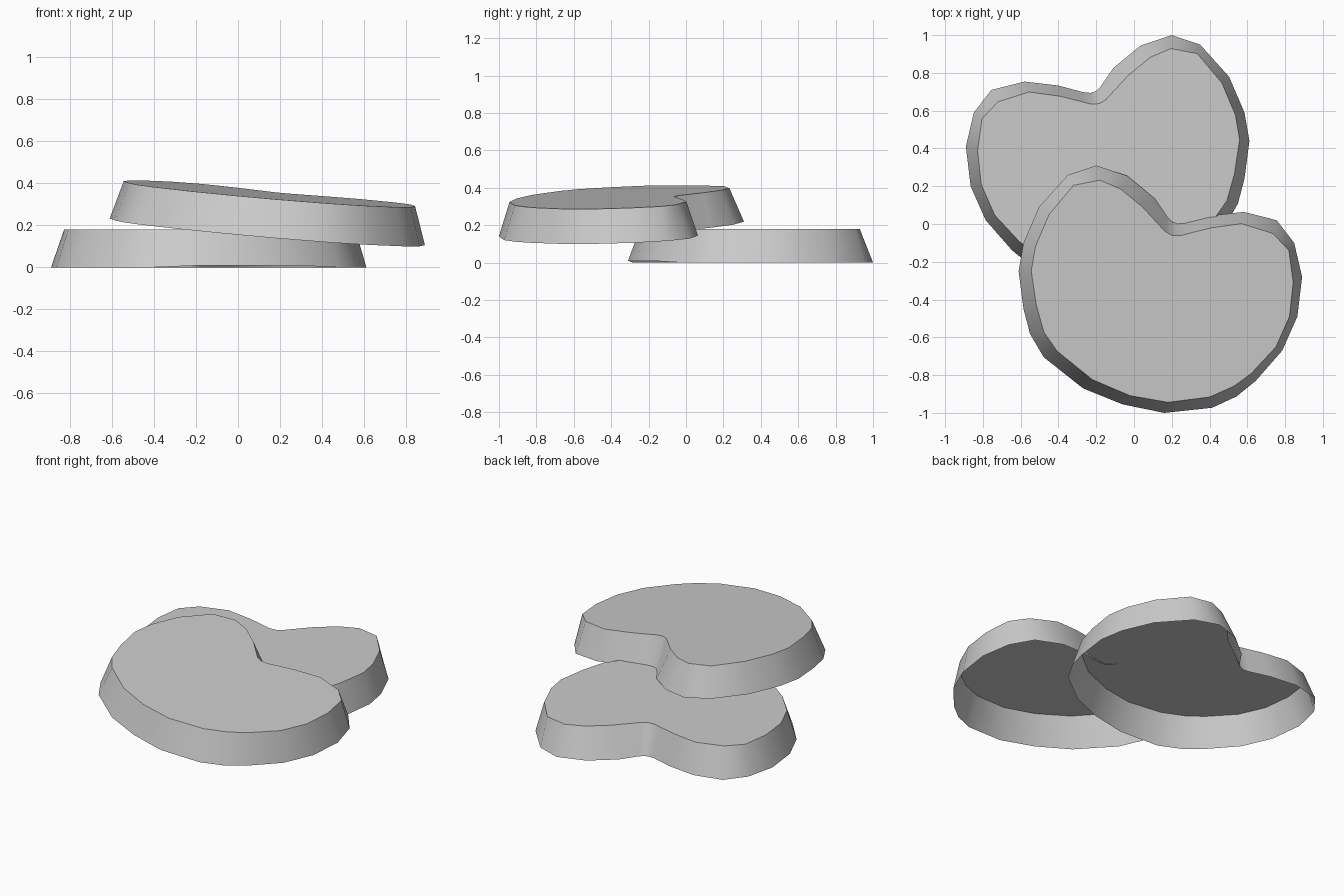
import bpy, bmesh, math

if "Cube" in bpy.data.objects:
    bpy.data.objects.remove(bpy.data.objects["Cube"])

# Kidney outline: (base x, base y, top x, top y) around the rim
RIM = [
    (-.20, .31, -.18, .232), (-.035, .255, -.07, .185), (.11, .135, .045, .09),
    (.175, .04, .165, -.04), (.20, .014, .20, -.06), (.23, .004, .245, -.062),
    (.27, .008, .30, -.047), (.40, .043, .41, -.02), (.58, .064, .57, .002),
    (.755, .02, .735, -.05), (.848, -.10, .82, -.14), (.89, -.28, .843, -.31),
    (.865, -.49, .823, -.49), (.785, -.67, .752, -.65), (.645, -.83, .622, -.79),
    (.543, -.913, .53, -.858), (.413, -.973, .40, -.916), (.16, -1.0, .18, -.944),
    (-.06, -.955, -.02, -.909), (-.27, -.87, -.22, -.824), (-.478, -.705, -.407, -.673),
    (-.55, -.583, -.477, -.573), (-.585, -.45, -.517, -.43), (-.611, -.25, -.544, -.25),
    (-.585, -.10, -.522, -.12), (-.503, .09, -.45, .05), (-.35, .26, -.32, .205),
]
THICK = 0.18


# Open-bottomed shell: sloping side wall and a flat top
def slab(name, base_pos, top_pos, flip):
    bm = bmesh.new()
    low = [bm.verts.new(base_pos(a, b)) for a, b, _, _ in RIM]
    high = [bm.verts.new(top_pos(c, d)) for _, _, c, d in RIM]
    n = len(RIM)
    for i in range(n):
        j = (i + 1) % n
        bm.faces.new((low[j], low[i], high[i], high[j]))
    bm.faces.new(high[::-1])
    if flip:  # the mirrored copy needs its faces turned outward again
        bmesh.ops.reverse_faces(bm, faces=bm.faces)
    mesh = bpy.data.meshes.new(name)
    bm.to_mesh(mesh)
    bm.free()
    ob = bpy.data.objects.new(name, mesh)
    bpy.context.collection.objects.link(ob)
    bpy.context.view_layer.objects.active = ob
    ob.select_set(True)
    bpy.ops.object.shade_smooth_by_angle(angle=math.radians(40))
    ob.select_set(False)


def tilt(x, y):
    return 0.191 - 0.084 * x + 0.037 * y


# Lower slab: mirrored, moved back, lying flat with a slightly lifted front edge
slab("lower_slab",
     lambda x, y: (-x, y + .69, .01 if y < -.86 and x < .3 else 0),
     lambda x, y: (-x + .015, y + .697, THICK), True)

# Upper slab: tilted down to the right, resting on the lower one
slab("upper_slab",
     lambda x, y: (x, y, tilt(x, y)),
     lambda x, y: (x, y, tilt(x, y) + THICK + .003), False)
